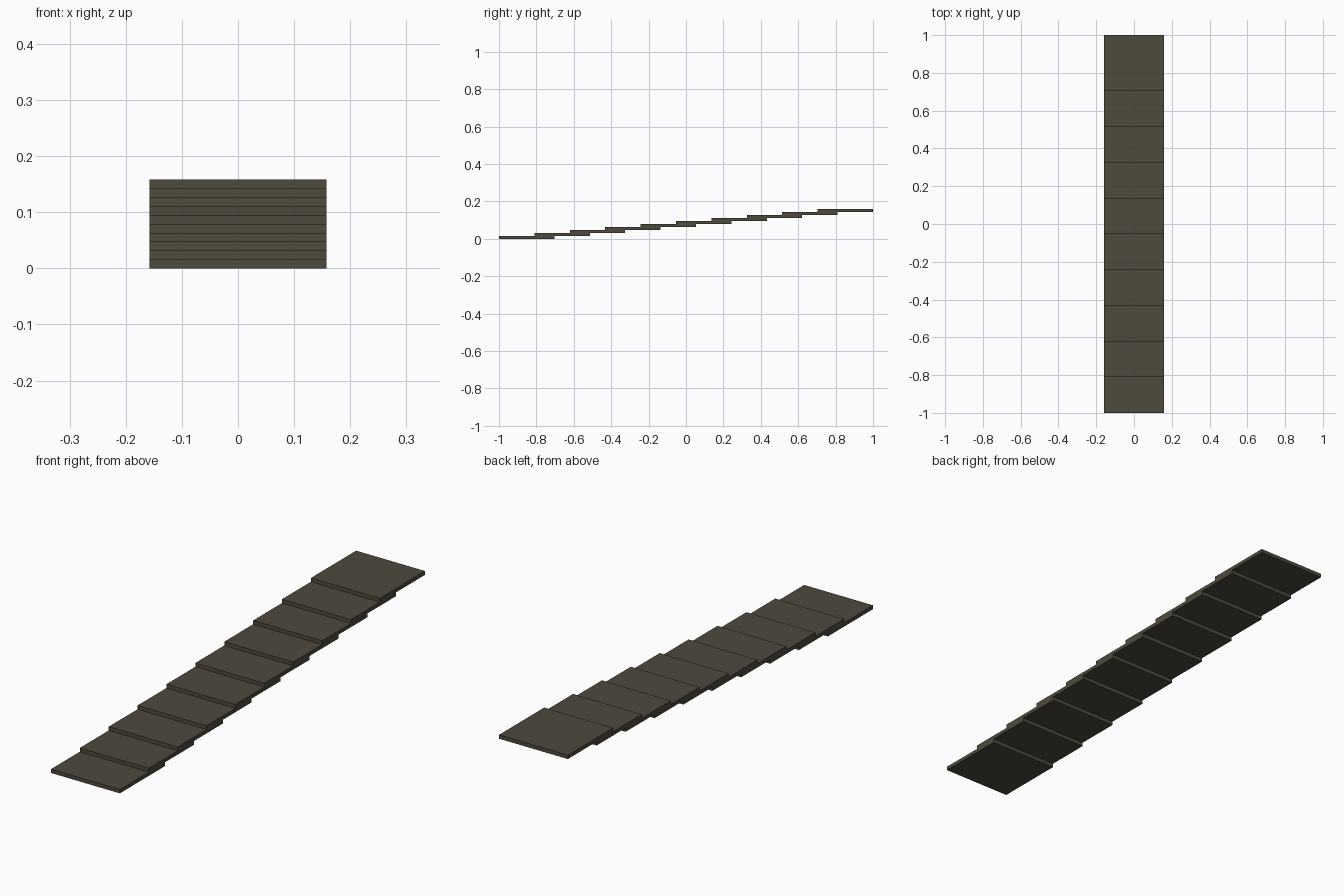
import bpy

default = bpy.data.objects.get("Cube")
if default:
    bpy.data.objects.remove(default, do_unlink=True)

COUNT = 10
WIDTH, HEIGHT, TOTAL = 0.316, 0.0158, 2.0
PITCH = 0.1893
DEPTH = TOTAL - PITCH * (COUNT - 1)

# Dark weathered grey-brown
mat = bpy.data.materials.new("dark_grey_brown")
mat.use_nodes = True
colour = (0.076, 0.067, 0.047, 1)
mat.diffuse_color = colour
mat.node_tree.nodes["Principled BSDF"].inputs["Base Color"].default_value = colour


def slab(name, y, z):
    """Flat box tread with its front edge at y and its underside at z."""
    bpy.ops.mesh.primitive_cube_add(size=1, location=(0, y + DEPTH / 2, z + HEIGHT / 2))
    obj = bpy.context.object
    obj.name = name
    obj.scale = (WIDTH, DEPTH, HEIGHT)
    bpy.ops.object.transform_apply(location=False, rotation=False, scale=True)
    obj.data.materials.append(mat)


# Overlapping treads rising towards the back
for i in range(COUNT):
    slab(f"step_slab_{i + 1}", -TOTAL / 2 + i * PITCH, i * HEIGHT)
